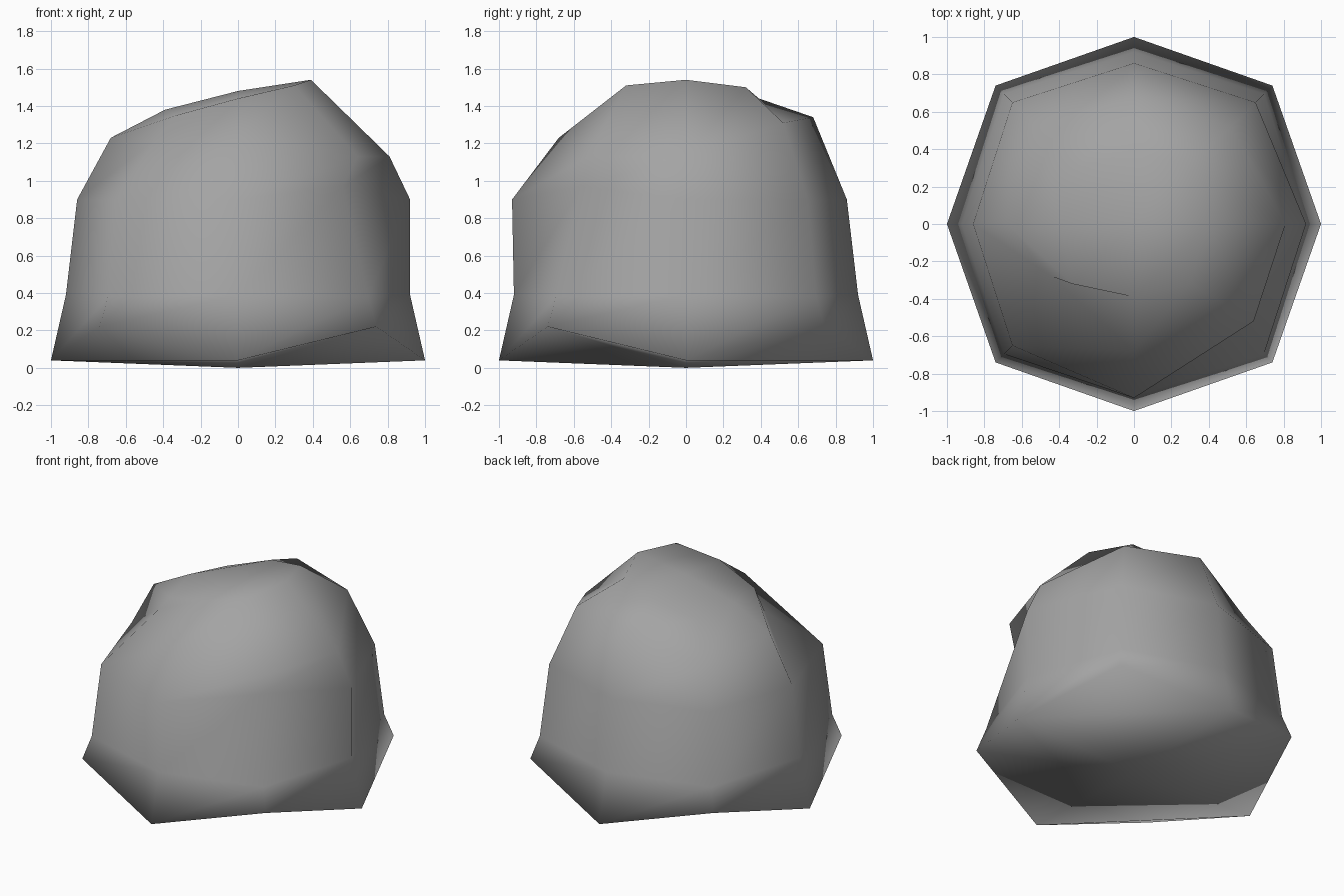
import bpy
import bmesh
from mathutils import Vector

default_cube = bpy.data.objects.get("Cube")
if default_cube:
    bpy.data.objects.remove(default_cube)

# Eight compass directions, counter-clockwise; diagonals are stored per axis
DIRECTIONS = {
    "east": (1, 0), "north_east": (1, 1), "north": (0, 1), "north_west": (-1, 1),
    "west": (-1, 0), "south_west": (-1, -1), "south": (0, -1), "south_east": (1, -1),
}

# Regular rings: reach and height on the axes, then on the diagonals
RINGS = {
    "rim": (1.0, 0.04, 0.74, 0.22),
    "waist": (0.92, 0.39, 0.695, 0.38),
    "side": (0.86, 0.9, 0.65, 0.9),
    "shoulder": (0.68, 1.23, 0.52, 1.23),
    "crown": (0.39, 1.44, 0.3, 1.35),
}

# Bumps and dents: offsets from the regular rings
CHIPS = {
    ("side", "east"): (0.06, 0, 0),
    ("side", "south"): (0, -0.07, 0),
    ("side", "south_east"): (-0.09, 0.09, 0.07),
    ("shoulder", "east"): (0.13, 0, -0.1),
    ("shoulder", "south_east"): (0.12, 0, -0.1),
    ("shoulder", "north"): (0, 0, 0.11),
    ("shoulder", "north_east"): (0, 0, 0.08),
    ("shoulder", "north_west"): (0, 0, -0.08),
    ("shoulder", "south_west"): (0.08, 0.24, -0.01),
    ("crown", "east"): (0, 0, 0.1),
    ("crown", "north_east"): (-0.02, 0.02, 0.15),
    ("crown", "south_east"): (0, -0.02, 0.16),
    ("crown", "south_west"): (-0.03, -0.02, 0),
    ("crown", "west"): (0, 0, -0.06),
}


def flat_material(name, colour):
    material = bpy.data.materials.new(name)
    material.use_nodes = True
    material.diffuse_color = colour
    material.node_tree.nodes["Principled BSDF"].inputs["Base Color"].default_value = colour
    return material


def make_ring(mesh, ring):
    axis_reach, axis_height, corner_reach, corner_height = RINGS[ring]
    verts = []
    for name, (x, y) in DIRECTIONS.items():
        corner = x * y != 0
        reach = corner_reach if corner else axis_reach
        height = corner_height if corner else axis_height
        point = Vector((x * reach, y * reach, height))
        verts.append(mesh.verts.new(point + Vector(CHIPS.get((ring, name), (0, 0, 0)))))
    return verts


def neighbours(ring):
    return zip(ring, ring[1:] + ring[:1])


def close_ring(mesh, ring, height, folded_quarter):
    """Close a ring with four quads; alternate quads fold across their corner."""
    pole = mesh.verts.new((0, 0, height))
    for quarter in range(4):
        a, b, c = (ring[(quarter * 2 + step) % len(ring)] for step in range(3))
        folded = quarter % 2 == folded_quarter
        mesh.faces.new((a, b, c, pole) if folded else (b, c, pole, a))


# Boulder: stacked rings, closed below and above
mesh = bmesh.new()
rings = [make_ring(mesh, ring) for ring in RINGS]
for lower, upper in zip(rings, rings[1:]):
    for (a, b), (c, d) in zip(neighbours(lower), neighbours(upper)):
        mesh.faces.new((a, b, d, c))
close_ring(mesh, rings[0], 0, 0)
close_ring(mesh, rings[-1], 1.48, 1)
bmesh.ops.recalc_face_normals(mesh, faces=mesh.faces)
for face in mesh.faces:
    face.smooth = True

data = bpy.data.meshes.new("boulder")
mesh.to_mesh(data)
mesh.free()
data.materials.append(flat_material("stone grey", (0.37, 0.37, 0.37, 1)))
boulder = bpy.data.objects.new("boulder", data)
bpy.context.scene.collection.objects.link(boulder)
